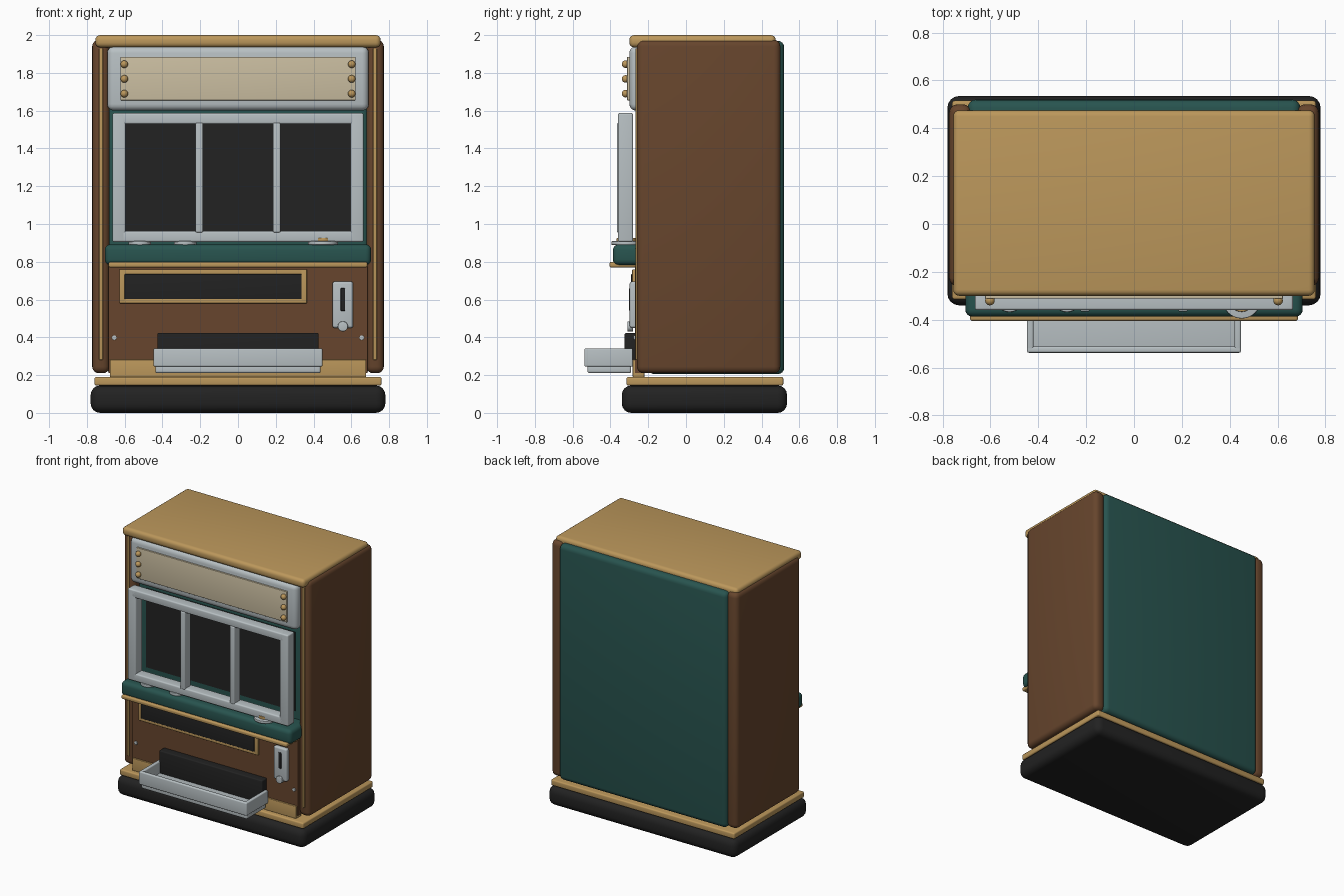
import bpy
import bmesh
import math
from mathutils import Matrix

if "Cube" in bpy.data.objects:
    bpy.data.objects.remove(bpy.data.objects["Cube"], do_unlink=True)


def material(name, r, g, b):
    m = bpy.data.materials.new(name)
    m.use_nodes = True
    m.diffuse_color = (r, g, b, 1)
    m.node_tree.nodes["Principled BSDF"].inputs["Base Color"].default_value = (r, g, b, 1)
    return m


GOLD = material("brass", 0.50, 0.31, 0.105)
BROWN = material("brown wood", 0.135, 0.06, 0.026)
TEAL = material("dark teal", 0.021, 0.088, 0.078)
SILVER = material("silver", 0.48, 0.53, 0.55)
CREAM = material("cream", 0.60, 0.52, 0.36)
BLACK = material("black", 0.016, 0.016, 0.016)


def finish(bm, name, mat):
    me = bpy.data.meshes.new(name)
    bm.to_mesh(me)
    bm.free()
    me.materials.append(mat)
    ob = bpy.data.objects.new(name, me)
    bpy.context.collection.objects.link(ob)
    bpy.ops.object.select_all(action="DESELECT")
    ob.select_set(True)
    bpy.context.view_layer.objects.active = ob
    bpy.ops.object.shade_smooth_by_angle(angle=math.radians(35))
    return ob


def box(name, mat, x, y, z, bevel=0.0):
    """Rounded box from (min, max) ranges."""
    bm = bmesh.new()
    bmesh.ops.create_cube(bm, size=1)
    for v in bm.verts:
        for i, (lo, hi) in enumerate((x, y, z)):
            v.co[i] = lo if v.co[i] < 0 else hi
    if bevel:
        bmesh.ops.bevel(bm, geom=bm.edges[:], offset=bevel, segments=4,
                        profile=0.5, affect="EDGES", clamp_overlap=True)
    return finish(bm, name, mat)


def disc(name, mat, centre, radius, depth, facing="Z", bevel=0.004):
    """Short cylinder standing on Z or facing the front."""
    bm = bmesh.new()
    bmesh.ops.create_cone(bm, cap_ends=True, segments=32, radius1=radius,
                          radius2=radius, depth=depth)
    rim = [e for e in bm.edges if abs(e.verts[0].co.z - e.verts[1].co.z) < 1e-5]
    bmesh.ops.bevel(bm, geom=rim, offset=bevel, segments=3, profile=0.5, affect="EDGES")
    if facing == "Y":
        bm.transform(Matrix.Rotation(math.pi / 2, 4, "X"))
    bm.transform(Matrix.Translation(centre))
    return finish(bm, name, mat)


def ball(name, mat, centre, radius):
    bm = bmesh.new()
    bmesh.ops.create_uvsphere(bm, u_segments=20, v_segments=12, radius=radius)
    bm.transform(Matrix.Translation(centre))
    return finish(bm, name, mat)


def frame(name, mat, x, y, z, side, rail, bevel):
    """Rectangular frame of two posts and two rails."""
    for tag, a, b in (("left", x[1] - side, x[1]), ("right", x[0], x[0] + side)):
        box(f"{name}_{tag}", mat, (a, b), y, z, bevel)
    for tag, a, b in (("top", z[1] - rail, z[1]), ("bottom", z[0], z[0] + rail)):
        box(f"{name}_{tag}", mat, (x[0] + side / 2, x[1] - side / 2), y, (a, b), bevel)


# Plinth and cabinet
box("plinth", BLACK, (-0.78, 0.78), (-0.34, 0.535), (0, 0.145), 0.05)
box("plinth_trim", GOLD, (-0.76, 0.76), (-0.315, 0.515), (0.145, 0.19), 0.01)
box("cabinet_body", TEAL, (-0.695, 0.695), (-0.2, 0.52), (0.205, 1.97), 0.035)
box("top_cap", GOLD, (-0.755, 0.755), (-0.30, 0.475), (1.935, 2.0), 0.025)

# Side panels with trim strips
for tag, s in (("left", 1), ("right", -1)):
    box(f"side_panel_{tag}", BROWN, sorted((s * 0.68, s * 0.772)), (-0.26, 0.5),
        (0.21, 1.975), 0.035)
    box(f"side_strip_{tag}", GOLD, sorted((s * 0.715, s * 0.735)), (-0.268, -0.25),
        (0.28, 1.93), 0.004)

# Illuminated header with bulbs
box("header_housing", SILVER, (-0.692, 0.692), (-0.30, -0.15), (1.6, 1.94), 0.035)
box("header_panel", CREAM, (-0.622, 0.622), (-0.312, -0.29), (1.655, 1.885), 0.003)
for tag, s in (("left", 1), ("right", -1)):
    for i in range(3):
        ball(f"bulb_{tag}_{i + 1}", GOLD, (s * 0.602, -0.32, 1.69 + i * 0.078), 0.02)

# Reel window
box("reel_screen", BLACK, (-0.615, 0.615), (-0.207, -0.195), (0.95, 1.54))
frame("reel_frame", SILVER, (-0.665, 0.665), (-0.36, -0.28), (0.905, 1.587),
      0.07, 0.058, 0.01)
for tag, s in (("left", 1), ("right", -1)):
    box(f"reel_divider_{tag}", SILVER, (s * 0.205 - 0.02, s * 0.205 + 0.02),
        (-0.366, -0.29), (0.955, 1.535), 0.008)

# Button shelf
box("shelf", TEAL, (-0.705, 0.705), (-0.387, -0.15), (0.782, 0.892), 0.03)
box("shelf_trim", GOLD, (-0.685, 0.685), (-0.405, -0.25), (0.77, 0.80), 0.01)
for tag, x in (("outer", -0.52), ("inner", -0.28)):
    disc(f"shelf_button_{tag}", SILVER, (x, -0.308, 0.899), 0.06, 0.022)
disc("main_button_ring", SILVER, (0.45, -0.315, 0.899), 0.08, 0.02)
disc("main_button", GOLD, (0.45, -0.315, 0.914), 0.052, 0.025)

# Lower front with display
box("lower_panel", BROWN, (-0.685, 0.685), (-0.27, -0.15), (0.21, 0.785))
frame("display_frame", GOLD, (-0.628, 0.365), (-0.285, -0.26), (0.58, 0.76),
      0.032, 0.027, 0.004)
box("display_glass", BLACK, (-0.6, 0.337), (-0.29, -0.26), (0.602, 0.735), 0.003)
box("kick_plate", GOLD, (-0.678, 0.678), (-0.282, -0.22), (0.19, 0.282), 0.003)
for tag, s in (("left", 1), ("right", -1)):
    disc(f"screw_{tag}", SILVER, (s * 0.655, -0.272, 0.398), 0.013, 0.012, "Y", 0.003)

# Coin slot
box("coin_plate", SILVER, (0.5, 0.61), (-0.298, -0.26), (0.45, 0.695), 0.012)
box("coin_slot", BLACK, (0.543, 0.567), (-0.302, -0.29), (0.54, 0.66), 0.004)
disc("coin_return", SILVER, (0.555, -0.295, 0.458), 0.027, 0.03, "Y")

# Payout tray
box("payout_opening", BLACK, (-0.427, 0.427), (-0.325, -0.26), (0.25, 0.423), 0.008)
box("tray_floor", SILVER, (-0.438, 0.438), (-0.522, -0.29), (0.21, 0.255), 0.012)
box("tray_front", SILVER, (-0.447, 0.447), (-0.538, -0.512), (0.245, 0.342), 0.008)
box("tray_back", SILVER, (-0.447, 0.447), (-0.30, -0.282), (0.245, 0.342), 0.006)
for tag, s in (("left", 1), ("right", -1)):
    box(f"tray_side_{tag}", SILVER, sorted((s * 0.42, s * 0.447)), (-0.535, -0.284),
        (0.245, 0.342), 0.008)
